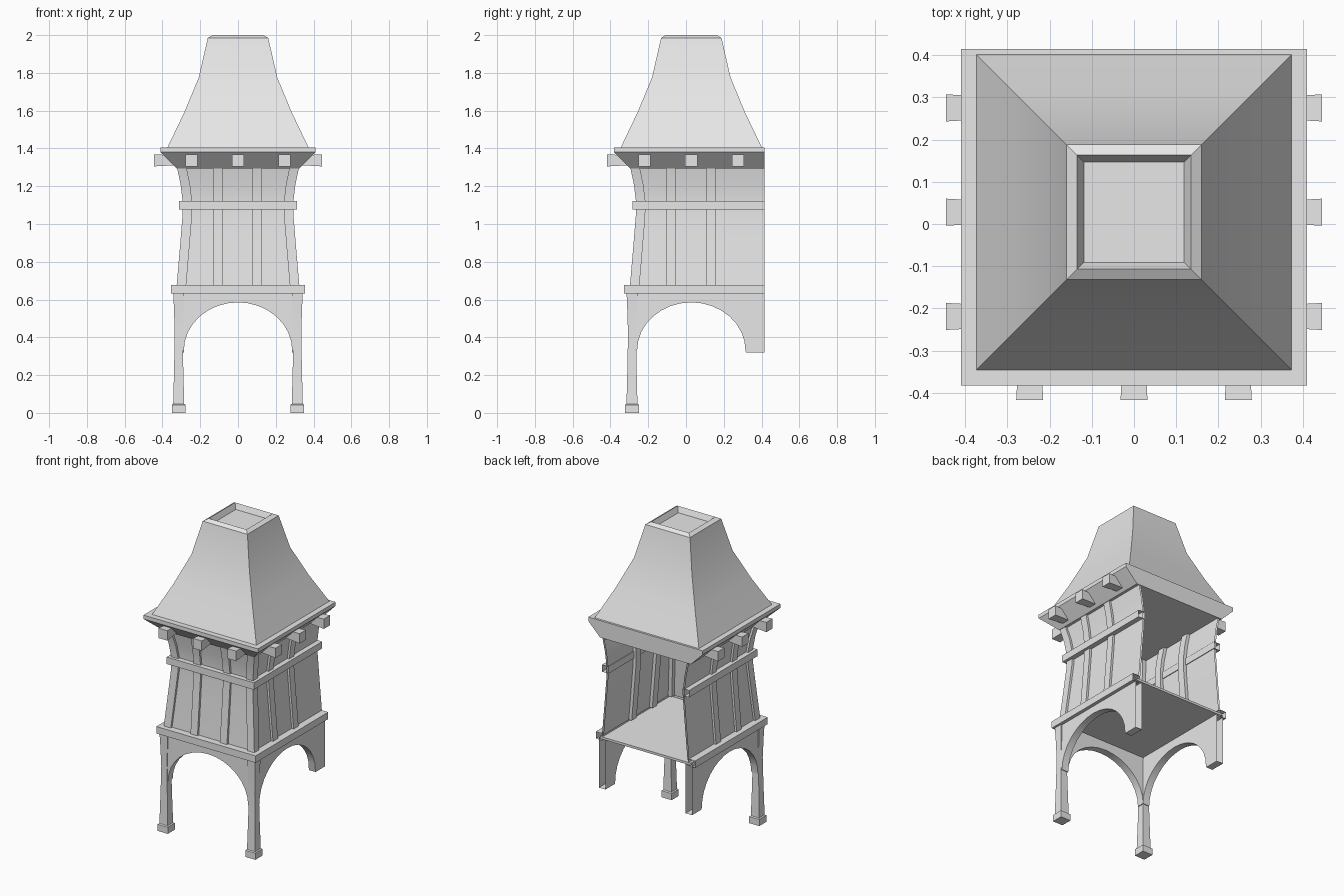
import bpy, bmesh, math

if "Cube" in bpy.data.objects:
    bpy.data.objects.remove(bpy.data.objects["Cube"])

CY = 0.028      # y of the tower axis
BACK = 0.415    # plane where the open back is cut
UB = BACK - CY  # the same plane measured from the axis

grey = bpy.data.materials.new("plain grey")
grey.use_nodes = True
grey.diffuse_color = (0.8, 0.8, 0.8, 1)
grey.node_tree.nodes["Principled BSDF"].inputs["Base Color"].default_value = (0.8, 0.8, 0.8, 1)


def solid(name, rings, open_back=False):
    """Loft equal rings of points, cap both ends, optionally open the cut back."""
    bm = bmesh.new()
    loops = [[bm.verts.new(p) for p in r] for r in rings]
    n = len(loops[0])
    for a, b in zip(loops, loops[1:]):
        for i in range(n):
            j = (i + 1) % n
            bm.faces.new((a[i], a[j], b[j], b[i]))
    bm.faces.new(loops[0])
    bm.faces.new(loops[-1])
    bmesh.ops.recalc_face_normals(bm, faces=bm.faces)
    if open_back:
        cut = [f for f in bm.faces if all(v.co.y > BACK - 0.001 for v in f.verts)]
        bmesh.ops.delete(bm, geom=cut, context='FACES')
    me = bpy.data.meshes.new(name)
    bm.to_mesh(me)
    bm.free()
    me.materials.append(grey)
    ob = bpy.data.objects.new(name, me)
    bpy.context.collection.objects.link(ob)
    bpy.ops.object.select_all(action='DESELECT')
    ob.select_set(True)
    bpy.context.view_layer.objects.active = ob
    bpy.ops.object.shade_smooth_by_angle(angle=math.radians(25))
    return ob


def place(side, u, d, z):
    """u runs along the side, d is the distance out from the axis."""
    return {"front": (u, CY - d, z), "left": (d, CY + u, z), "right": (-d, CY + u, z)}[side]


def square(h, z, cx=0, cy=CY, back=None):
    y1 = cy + h if back is None else back
    return [(cx - h, cy - h, z), (cx + h, cy - h, z), (cx + h, y1, z), (cx - h, y1, z)]


def bar(side, u0, u1, d0, d1, z):
    return [place(side, u, d, z) for u, d in ((u0, d0), (u1, d0), (u1, d1), (u0, d1))]


# Roof with a recessed top
roof = [(0.376, 1.4), (0.285, 1.59), (0.208, 1.775), (0.16, 1.985),
        (0.135, 2.0), (0.119, 1.965)]
solid("roof", [square(h, z) for h, z in roof])

# Eave, cut flat at the back
eave = [(0.325, 1.295), (0.41, 1.38), (0.41, 1.405)]
solid("eave", [square(h, z, back=BACK) for h, z in eave])

# Floor
solid("floor", [square(0.325, z, back=BACK) for z in (0.64, 0.655)])

# Curved outline shared by walls and posts: distance out, height
outline = [(0.325, 0.67), (0.308, 0.87), (0.294, 1.04), (0.293, 1.12),
           (0.304, 1.21), (0.323, 1.3)]

# Arch outline: distance along the side, height
arch = [(-0.287 * math.cos(math.pi * i / 16), 0.33 + 0.255 * math.sin(math.pi * i / 16))
        for i in range(17)]

for side in ("front", "left", "right"):
    front = side == "front"

    # Wall sheet
    solid(side + "_wall",
          [bar(side, 0.012 - h, h - 0.012 if front else UB, h - 0.024, h - 0.014, z)
           for h, z in outline], True)

    # Intermediate posts
    for i, u in enumerate((-0.108, 0.103)):
        solid(f"{side}_post_{i + 1}",
              [bar(side, u - 0.025, u + 0.025, h - 0.045, h, z) for h, z in outline])

    # Rails around the walls
    for name, out, z0, z1 in (("lower", 0.356, 0.632, 0.677), ("upper", 0.312, 1.077, 1.122)):
        u0, u1 = (-out, out) if front else (0.047 - out, UB)
        solid(f"{side}_{name}_rail",
              [bar(side, u0, u1, out - 0.047, out, z) for z in (z0, z1)], True)

    # Arched panel between the legs
    end = 0.312 if front else UB
    foot = 0.33 if front else 0.32
    shape = [(-0.312, 0.645), (-0.312, 0.33)] + arch + [(end, foot), (end, 0.645)]
    if not front:
        shape.insert(-2, (0.29, foot))
    solid(side + "_arch",
          [[place(side, u, d, z) for u, z in shape] for d in (0.287, 0.334)], True)

    # Beam ends under the eave, slightly flared
    for i, u in enumerate((-0.247, 0, 0.247)):
        solid(f"{side}_beam_{i + 1}",
              [[place(side, u + a * r, d, 1.337 + b * r)
                for a, b in ((-1, -1), (1, -1), (1, 1), (-1, 1))]
               for d, r in ((0.3, 0.024), (0.445, 0.032))])

# Legs and corner posts on both front corners
leg = [(0.036, 0), (0.036, 0.043), (0.029, 0.048), (0.024, 0.25), (0.021, 0.42),
       (0.025, 0.55), (0.029, 0.645)]
for s, name in ((1, "left"), (-1, "right")):
    solid(name + "_leg", [square(r, z, s * 0.314, CY - 0.314) for r, z in leg])
    solid(name + "_corner_post",
          [square(0.025, z, s * (h - 0.025), CY - h + 0.025) for h, z in outline])
